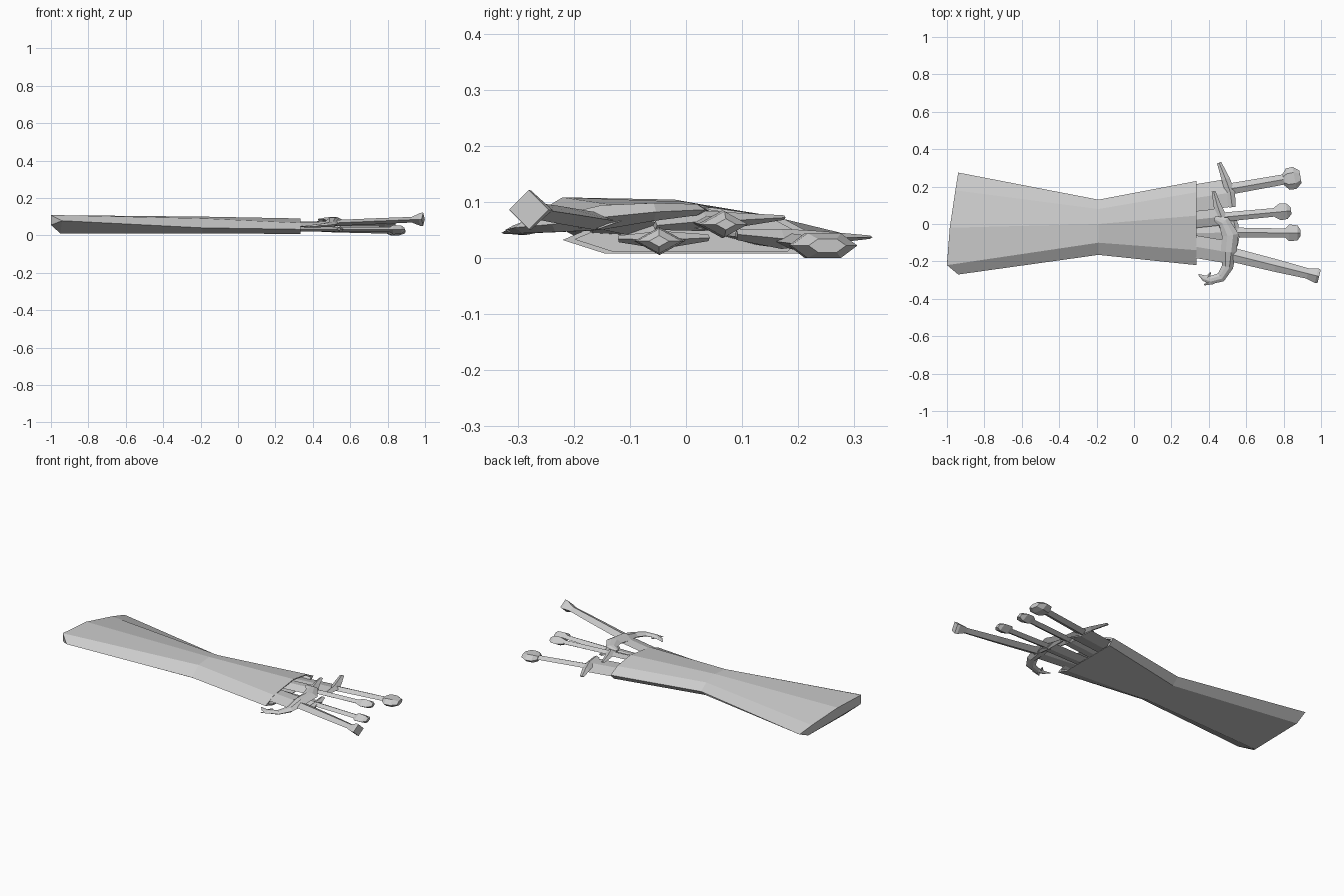
import bpy, bmesh
from mathutils import Vector


def finish(name, bm):
    bmesh.ops.recalc_face_normals(bm, faces=bm.faces[:])
    me = bpy.data.meshes.new(name)
    bm.to_mesh(me)
    bm.free()
    ob = bpy.data.objects.new(name, me)
    bpy.context.collection.objects.link(ob)
    return ob


def bridge(bm, rings):
    for a, b in zip(rings, rings[1:]):
        n = len(a)
        for i in range(n):
            j = (i + 1) % n
            bm.faces.new((a[i], a[j], b[j], b[i]))


def sweep(name, path, flat=0.0, tilt=0.0):
    """Loft a lozenge along (x, y, z, half width, half thickness) points.
    flat > 0 widens the top and bottom edges, giving a six-sided section."""
    bm = bmesh.new()
    pts = [Vector(p[:3]) for p in path]
    rings = []
    for i, p in enumerate(path):
        d = pts[min(i + 1, len(pts) - 1)] - pts[max(i - 1, 0)]
        side = Vector((-d.y, d.x, 0)).normalized()
        side.z = tilt
        up = Vector((0, 0, 1))
        w, t = p[3:]
        if flat:
            sec = [(-1, 0), (-flat, -1), (flat, -1), (1, 0), (flat, 1), (-flat, 1)]
        else:
            sec = [(-1, 0), (0, -1), (1, 0), (0, 1)]
        rings.append([bm.verts.new(pts[i] + side * w * a + up * t * b) for a, b in sec])
    bridge(bm, rings)
    bm.faces.new(rings[0])
    bm.faces.new(rings[-1])
    return finish(name, bm)


def along(a, b, stations):
    """Turn (fraction, half width, half thickness) stations into a path."""
    a, b = Vector(a), Vector(b)
    return [(*a.lerp(b, s), w, t) for s, w, t in stations]


# Cloth wrap: pinched at the waist, open at the sword end
tail = [(-.94, -.27, .078), (-1, -.22, .108), (-.985, -.02, .104), (-.955, .18, .068),
        (-.94, .275, .045), (-.945, .20, .012), (-.95, -.145, .010)]
waist = [(-.19, -.165, .040), (-.19, -.10, .090), (-.19, 0, .100), (-.19, .08, .080),
         (-.19, .13, .045), (-.19, .09, .009), (-.19, -.11, .009)]
mouth = [(.335, -.22, .032), (.335, -.14, .066), (.335, .045, .090), (.335, .17, .072),
         (.335, .23, .040), (.335, .20, .008), (.335, -.145, .008)]
centre = Vector((.335, .01, .045))


def inner(x):
    out = []
    for p in mouth:
        q = centre + (Vector(p) - centre) * .9
        out.append((x, q.y, q.z))
    return out


bm = bmesh.new()
rings = [[bm.verts.new(p) for p in r] for r in (tail, waist, mouth, inner(.335), inner(.24))]
bridge(bm, rings)
bm.faces.new(rings[-1])
corner = bm.verts.new((-1, -.215, .055))
for i in range(7):
    bm.faces.new((rings[0][i], rings[0][(i + 1) % 7], corner))
finish("cloth_wrap", bm)

# Blades entering the wrap
sweep("blade_rear", [(.20, .12, .036, .070, .012), (.50, .165, .030, .075, .012)], tilt=-.1)
sweep("blade_upper", [(.20, .01, .062, .045, .012), (.48, .04, .062, .045, .012)], tilt=.15)
sweep("blade_lower", [(.20, -.05, .032, .045, .012), (.56, -.045, .032, .045, .012)])
sweep("blade_front", [(.20, -.10, .052, .060, .012), (.53, -.155, .064, .060, .012)], tilt=.15)

# Grips with faceted pommels
grip_ends = {
    "rear": ((.50, .185, .030), (.84, .245, .022), .030, .014),
    "upper": ((.46, .035, .062), (.78, .065, .060), .025, .013),
    "lower": ((.53, -.045, .032), (.84, -.048, .030), .026, .013),
}
for key, (a, b, w, t) in grip_ends.items():
    sweep("grip_" + key, along(a, b, [(0, w, t), (1, w * .9, t)]))
sweep("pommel_rear", along((.80, .236, .022), (.89, .252, .022),
      [(0, .032, .014), (.25, .058, .022), (.65, .060, .022), (1, .034, .012)]), flat=.5)
sweep("pommel_upper", along((.75, .062, .060), (.84, .071, .060),
      [(0, .025, .013), (.35, .045, .025), (.75, .042, .023), (1, .018, .010)]))
sweep("pommel_lower", along((.81, -.047, .030), (.89, -.048, .030),
      [(0, .025, .013), (.25, .045, .025), (.8, .040, .022), (1, .018, .010)]))

# Front sword: long grip flaring into a square-ended pommel
sweep("grip_front", along((.52, -.163, .066), (.99, -.28, .086),
      [(0, .038, .016), (.5, .034, .016), (.87, .028, .015), (.97, .040, .035), (1, .036, .035)]))

# Straight guards, tapering to a leaf point
sweep("guard_rear", [(.455, .328, .037, .012, .003), (.49, .24, .036, .022, .012),
                     (.515, .17, .034, .026, .018), (.525, .09, .042, .018, .010)])
sweep("guard_upper", [(.425, .175, .072, .010, .004), (.445, .10, .068, .020, .012),
                      (.47, .03, .066, .030, .018), (.49, -.055, .058, .016, .008)])
sweep("guard_lower", [(.53, .04, .036, .014, .006), (.545, -.045, .032, .024, .016),
                      (.54, -.12, .034, .014, .006)])

# Curved guard of the front sword, ending in a barbed hook
sweep("guard_front", [(.43, .03, .084, .012, .004), (.48, .012, .086, .032, .010),
                      (.515, -.06, .082, .045, .016), (.505, -.15, .072, .042, .022),
                      (.50, -.23, .060, .030, .014), (.465, -.285, .054, .026, .010),
                      (.41, -.30, .050, .022, .008), (.375, -.29, .047, .016, .006),
                      (.345, -.27, .046, .003, .002)], flat=.35)
sweep("guard_barb", [(.385, -.30, .048, .016, .006), (.41, -.258, .050, .003, .002)])
sweep("guard_hook_tip", [(.42, -.305, .049, .018, .007), (.375, -.325, .045, .004, .002)])
